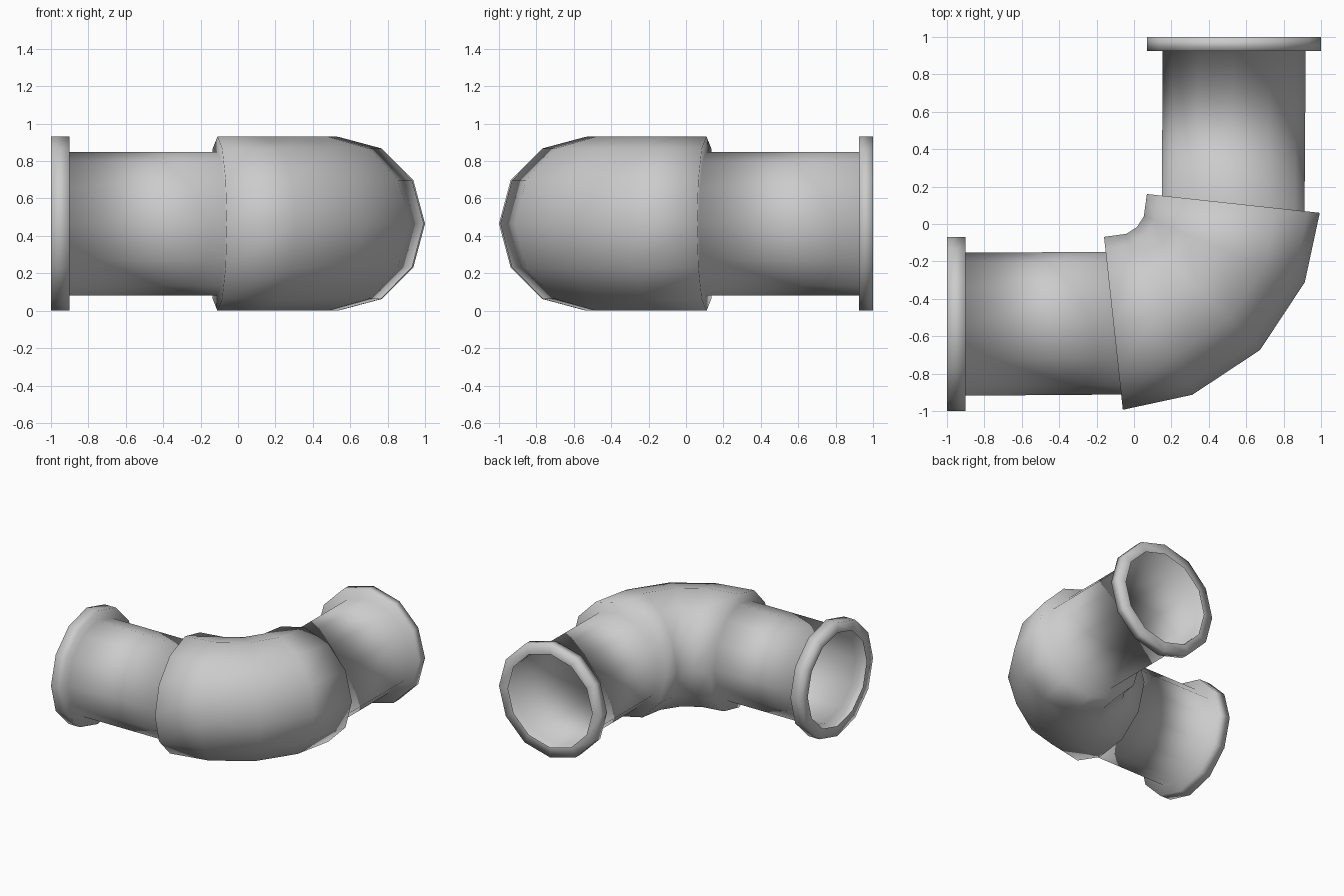
import bpy, bmesh
from math import sin, cos, radians, pi

if "Cube" in bpy.data.objects:
    bpy.data.objects.remove(bpy.data.objects["Cube"])

SIDES = 12
Z = 0.465          # height of the pipe's centre line
R_PIPE = 0.383     # pipe radius
R_BIG = 0.465      # radius of flanges and elbow sleeve

# (centre x, centre y, ring angle in degrees, radius) along the pipe
rings = [
    # first flange and straight pipe
    (-1.00, -0.535, 0, R_PIPE),
    (-1.00, -0.535, 0, R_BIG),
    (-0.90, -0.535, 0, R_BIG),
    (-0.90, -0.535, 0, R_PIPE),
    (-0.11, -0.531, 6.2, R_PIPE),
    # elbow sleeve
    (-0.11, -0.531, 6.2, R_BIG),
    (0.135, -0.483, 22.3, R_BIG),
    (0.345, -0.345, 45, R_BIG),
    (0.483, -0.135, 67.7, R_BIG),
    (0.531, 0.11, 83.8, R_BIG),
    # second straight pipe and flange
    (0.531, 0.11, 83.8, R_PIPE),
    (0.535, 0.925, 90, R_PIPE),
    (0.535, 0.925, 90, R_BIG),
    (0.535, 1.00, 90, R_BIG),
    (0.535, 1.00, 90, R_PIPE),
]


def add_ring(bm, cx, cy, angle, radius):
    a = radians(angle)
    verts = []
    for i in range(SIDES):
        t = 2 * pi * i / SIDES
        out, up = radius * cos(t), radius * sin(t)
        verts.append(bm.verts.new((cx + out * sin(a), cy - out * cos(a), Z + up)))
    return verts


# One open shell swept through all rings
bm = bmesh.new()
loops = [add_ring(bm, *r) for r in rings]
for a, b in zip(loops, loops[1:]):
    for i in range(SIDES):
        j = (i + 1) % SIDES
        bm.faces.new((a[i], b[i], b[j], a[j]))

# Make the faces point away from the centre line
bm.normal_update()
bm.faces.ensure_lookup_table()
probe = bm.faces[3 * SIDES]
c = probe.calc_center_median()
if probe.normal.y * (c.y + 0.535) + probe.normal.z * (c.z - Z) < 0:
    bmesh.ops.reverse_faces(bm, faces=bm.faces[:])
for f in bm.faces:
    f.smooth = True

mesh = bpy.data.meshes.new("pipe_elbow")
bm.to_mesh(mesh)
bm.free()
bpy.context.collection.objects.link(bpy.data.objects.new("pipe_elbow", mesh))
